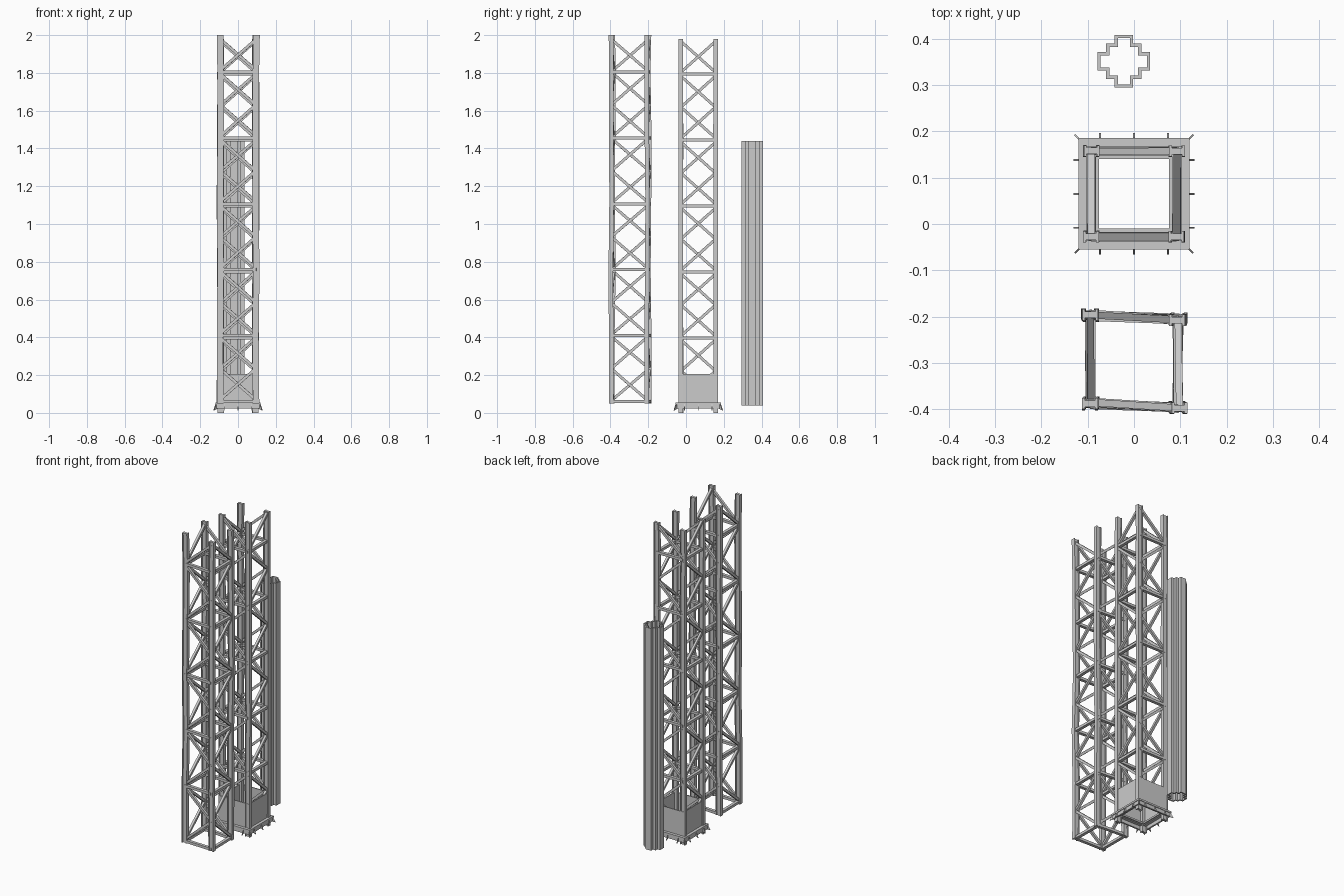
import bpy, bmesh, random
from math import pi
from mathutils import Vector, Matrix

if "Cube" in bpy.data.objects:
    bpy.data.objects.remove(bpy.data.objects["Cube"])

random.seed(4)
steel = bpy.data.materials.new("steel")
steel.diffuse_color = (.55, .55, .55, 1)
steel.use_nodes = True
steel.node_tree.nodes["Principled BSDF"].inputs["Base Color"].default_value = steel.diffuse_color


def finish(bm, name):
    bmesh.ops.recalc_face_normals(bm, faces=bm.faces)
    me = bpy.data.meshes.new(name)
    bm.to_mesh(me)
    bm.free()
    me.materials.append(steel)
    ob = bpy.data.objects.new(name, me)
    bpy.context.collection.objects.link(ob)
    return ob


def box(bm, lo, hi):
    c = [(a + b) / 2 for a, b in zip(lo, hi)]
    s = [b - a for a, b in zip(lo, hi)]
    bmesh.ops.create_cube(bm, size=1, matrix=Matrix.Translation(c) @ Matrix.Diagonal((*s, 1)))


def bar(bm, a, b, depth, height):
    """Rectangular bar from a to b; depth is horizontal."""
    d = b - a
    x = d.normalized()
    y = Vector((0, 0, 1)).cross(x).normalized()
    z = x.cross(y)
    m = Matrix((x, y, z)).transposed().to_4x4()
    m.translation = (a + b) / 2
    bmesh.ops.create_cube(bm, size=1, matrix=m @ Matrix.Diagonal((d.length, depth, height, 1)))


def sweep(bm, profile, path):
    """Closed profile in xy carried up a path, capped at both ends."""
    rings = [[bm.verts.new((p.x + x, p.y + y, p.z)) for x, y in profile] for p in path]
    n = len(profile)
    for r, s in zip(rings, rings[1:]):
        for i in range(n):
            j = (i + 1) % n
            bm.faces.new((r[i], r[j], s[j], s[i]))
    bm.faces.new(rings[0])
    bm.faces.new(rings[-1])


# I-section of the legs, flanges facing left and right
right = [(.007, -.007), (.011, -.007), (.011, -.012), (.017, -.012)]
right += [(x, -y) for x, y in reversed(right)]
I_BEAM = right + [(-x, -y) for x, y in right]


def tower(name, cy, half, z_leg, z_node, z_top, jitter, skew, flip):
    bay = .349
    # leg nodes every bay, slightly bent
    zs = [z_leg] + [z_node + bay * i for i in range(1, 6)] + [z_top]
    legs = bmesh.new()
    nodes = []
    for sx, sy in [(1, 1), (-1, 1), (-1, -1), (1, -1)]:
        path = []
        for z in zs:
            jx, jy = (random.uniform(-jitter, jitter) for _ in range(2))
            path.append(Vector((sx * half + jx, cy + sy * half + jy - sx * skew, z)))
        nodes.append(path)
        sweep(legs, I_BEAM, path)
    finish(legs, name + "_legs")

    def at(c, z):
        p = nodes[c]
        for a, b in zip(p, p[1:]):
            if z <= b.z:
                return a.lerp(b, (z - a.z) / (b.z - a.z))
        return p[-1].copy()

    # horizontals and zigzag braces, mirrored on the opposite face
    braces = bmesh.new()
    for f in range(4):
        c, d = f, (f + 1) % 4
        if f % 2 != flip:
            c, d = d, c
        for k in range(6):
            z = z_node + bay * k
            bar(braces, at(c, z), at(d, z), .019, .016)
            mid = z + bay / 2
            bar(braces, at(c, z + .01), at(d, min(mid, z_top - .012)), .015, .015)
            if z_top - mid > .1:
                bar(braces, at(d, mid), at(c, z + bay - .01), .015, .015)
    finish(braces, name + "_braces")


tower("front_tower", -.296, .095, .05, .06, 2.0, .0035, .004, 0)
CY = .065
tower("middle_tower", CY, .092, 0, .048, 1.98, .001, 0, 1)


def frame(bm, outer, inner, z0, z1):
    """Square ring made of four bars."""
    for s in (-1, 1):
        a, b = sorted((s * outer, s * inner))
        box(bm, (-outer, CY + a, z0), (outer, CY + b, z1))
        box(bm, (a, CY - inner, z0), (b, CY + inner, z1))


# base plate and lower rim
bm = bmesh.new()
frame(bm, .12, .075, .044, .055)
frame(bm, .116, .106, .022, .044)
finish(bm, "base_frame")

# sheet panels around the foot of the middle tower
bm = bmesh.new()
frame(bm, .102, .096, .05, .207)
finish(bm, "foot_panels")

# tapered fins around the base
bm = bmesh.new()
fin = [(.106, .050), (.119, .050), (.131, .013), (.114, .022)]


def add_fin(mat, pts):
    t = .002
    a, b = [[bm.verts.new(mat @ Vector((x, s, z))) for x, z in pts] for s in (-t, t)]
    for i in range(4):
        j = (i + 1) % 4
        bm.faces.new((a[i], a[j], b[j], b[i]))
    bm.faces.new(a)
    bm.faces.new(b)


for q in range(4):
    turn = Matrix.Translation((0, CY, 0)) @ Matrix.Rotation(q * pi / 2, 4, 'Z')
    for off in (-.073, 0, .073):
        add_fin(turn @ Matrix.Translation((0, off, 0)), fin)
    add_fin(turn @ Matrix.Rotation(pi / 4, 4, 'Z'), [(x * 1.41 - .004, z) for x, z in fin])
finish(bm, "base_fins")


# stepped cross-shaped tube, open at both ends
def cross(e, m, a):
    quarter = [(e, a), (m, a), (m, m), (a, m), (a, e)]
    out = []
    for _ in range(4):
        out += quarter
        quarter = [(-y, x) for x, y in quarter]
    return out


bm = bmesh.new()
outer, inner = cross(.057, .038, .020), cross(.050, .031, .013)
loops = [[bm.verts.new((x - .022, y + .351, z)) for x, y in prof]
         for prof, z in ((outer, .04), (outer, 1.44), (inner, 1.44), (inner, .04))]
n = len(outer)
for k in range(4):
    p, q = loops[k], loops[(k + 1) % 4]
    for i in range(n):
        j = (i + 1) % n
        bm.faces.new((p[i], p[j], q[j], q[i]))
finish(bm, "cross_tube")
